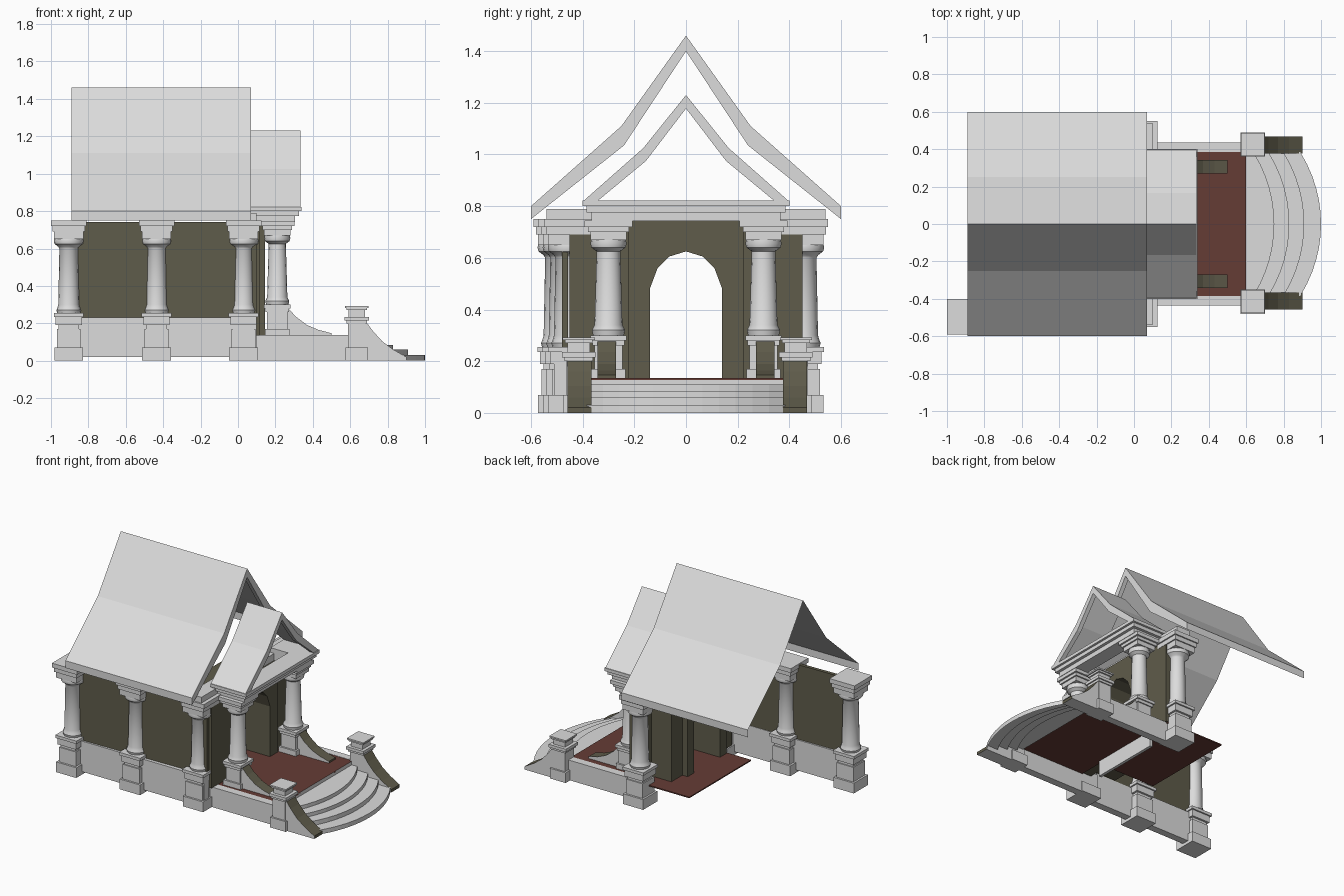
import bpy, bmesh, math
from mathutils import Matrix, Vector

cube = bpy.data.objects.get("Cube")
if cube:
    bpy.data.objects.remove(cube, do_unlink=True)


def material(name, rgb):
    m = bpy.data.materials.new(name)
    m.use_nodes = True
    m.diffuse_color = (*rgb, 1)
    m.node_tree.nodes["Principled BSDF"].inputs["Base Color"].default_value = (*rgb, 1)
    return m


PLASTER = material("pale plaster", (0.72, 0.72, 0.72))
OLIVE = material("dark olive", (0.115, 0.107, 0.07))
RED = material("red floor", (0.13, 0.045, 0.036))


def finish(name, bm, *mats, smooth=False):
    bmesh.ops.recalc_face_normals(bm, faces=bm.faces)
    mesh = bpy.data.meshes.new(name)
    bm.to_mesh(mesh)
    bm.free()
    for m in mats:
        mesh.materials.append(m)
    ob = bpy.data.objects.new(name, mesh)
    bpy.context.collection.objects.link(ob)
    if smooth:
        bpy.ops.object.select_all(action='DESELECT')
        ob.select_set(True)
        bpy.context.view_layer.objects.active = ob
        bpy.ops.object.shade_smooth_by_angle(angle=math.radians(35))
    return ob


def add_box(bm, x0, x1, y0, y1, z0, z1):
    size = Matrix.Diagonal((x1 - x0, y1 - y0, z1 - z0, 1))
    mid = Matrix.Translation(((x0 + x1) / 2, (y0 + y1) / 2, (z0 + z1) / 2))
    bmesh.ops.create_cube(bm, size=1, matrix=mid @ size)


def box(name, mat, *dims):
    bm = bmesh.new()
    add_box(bm, *dims)
    return finish(name, bm, mat)


def add_lathe(bm, profile, sides=16):
    for (r0, z0), (r1, z1) in zip(profile, profile[1:]):
        bmesh.ops.create_cone(bm, cap_ends=False, segments=sides, radius1=r0, radius2=r1,
                              depth=z1 - z0, matrix=Matrix.Translation((0, 0, (z0 + z1) / 2)))
    bmesh.ops.remove_doubles(bm, verts=bm.verts, dist=0.0005)


def prism(name, points, push, mats, closed=True):
    """Extrude a 3D outline along a vector, as a solid or as an open sheet."""
    bm = bmesh.new()
    vs = [bm.verts.new(p) for p in points]
    if closed:
        geom = [bm.faces.new(vs)]
    else:
        geom = [bm.edges.new(pair) for pair in zip(vs, vs[1:])]
    out = bmesh.ops.extrude_face_region(bm, geom=geom, use_keep_orig=True) if closed \
        else bmesh.ops.extrude_edge_only(bm, edges=geom)
    moved = [v for v in out["geom"] if isinstance(v, bmesh.types.BMVert)]
    bmesh.ops.translate(bm, verts=moved, vec=Vector(push))
    return finish(name, bm, *mats)


def mirrored(half):
    """Complete a (y, z) outline that runs from the left edge to the centre."""
    return half + [(-y, z) for y, z in reversed(half) if y != 0]


def column(name, places, blocks, shaft):
    """Square pedestal and capital slabs around a turned shaft; copies share a mesh."""
    bm = bmesh.new()
    add_lathe(bm, shaft)
    for z0, z1, h in blocks:
        add_box(bm, -h, h, -h, h, z0, z1)
    first = finish(name, bm, PLASTER, smooth=True)
    for i, (x, y) in enumerate(places):
        ob = first if i == 0 else first.copy()
        if i:
            bpy.context.collection.objects.link(ob)
        ob.location = (x, y, 0)


# Large hall columns
column("hall_column",
       [(-0.905, -0.495), (-0.435, -0.475), (0.03, -0.455), (0.03, 0.455)],
       [(0, 0.07, 0.077), (0.07, 0.17, 0.064), (0.17, 0.19, 0.056), (0.19, 0.235, 0.07),
        (0.235, 0.255, 0.08), (0.65, 0.69, 0.078), (0.69, 0.72, 0.086), (0.72, 0.75, 0.095)],
       [(0.062, 0.255), (0.066, 0.27), (0.06, 0.285), (0.056, 0.30), (0.05, 0.60),
        (0.056, 0.61), (0.076, 0.625), (0.08, 0.64), (0.076, 0.655)])

# Smaller porch columns
column("porch_column", [(0.21, -0.3), (0.21, 0.3)],
       [(0.135, 0.17, 0.066), (0.17, 0.26, 0.054), (0.26, 0.28, 0.062),
        (0.28, 0.30, 0.07), (0.67, 0.70, 0.07), (0.70, 0.72, 0.08), (0.72, 0.745, 0.092)],
       [(0.06, 0.30), (0.064, 0.32), (0.054, 0.34), (0.046, 0.625),
        (0.066, 0.64), (0.07, 0.655), (0.066, 0.675)])

# Newel posts at the foot of the stairs
column("newel_post", [(0.635, -0.415), (0.635, 0.425)],
       [(0, 0.07, 0.06), (0.07, 0.20, 0.048), (0.20, 0.215, 0.056), (0.215, 0.235, 0.065),
        (0.235, 0.27, 0.044), (0.27, 0.282, 0.054), (0.282, 0.292, 0.062)],
       [(0.03, 0.02), (0.03, 0.28)])

# Side wall on its plinth
for name, mat, y, t, z0, z1, x0 in (("side_plinth", PLASTER, -0.485, 0.025, 0.02, 0.23, -0.95),
                                    ("side_wall", OLIVE, -0.47, 0.012, 0.23, 0.742, -0.87)):
    wall = box(name, mat, x0, 0.1, -t, t, z0, z1)
    wall.location.y = y
    wall.rotation_euler.z = 0.0 if mat is PLASTER else 0.02

# Porch plinths, floors and the wall under the threshold
for side, tag in ((-1, "right"), (1, "left")):
    ys = sorted((side * 0.385, side * 0.437))
    box(f"porch_plinth_{tag}", PLASTER, 0.0, 0.6, *ys, 0.0, 0.137)
box("porch_floor", RED, 0.1, 0.6, -0.39, 0.39, 0.127, 0.135)
box("hall_floor", RED, -0.34, 0.1, -0.22, 0.45, 0.127, 0.135)
box("threshold_footing", PLASTER, 0.10, 0.12, -0.2, 0.3, 0.02, 0.127)


# Front wall and deeper portal with an arched opening
def arched_wall(name, half_width, x0, x1):
    half = [(-half_width, 0.742), (-half_width, 0.135), (-0.14, 0.135), (-0.14, 0.48),
            (-0.11, 0.56), (-0.065, 0.605), (0, 0.625)]
    prism(name, [(x0, y, z) for y, z in mirrored(half)], (x1 - x0, 0, 0), [OLIVE])


arched_wall("front_wall", 0.45, 0.03, 0.115)
arched_wall("portal_outer", 0.225, 0.115, 0.145)
arched_wall("portal_inner", 0.33, -0.12, 0.03)
arched_wall("portal_rear", 0.21, -0.16, -0.12)

# Beams and stepped cornice over the porch
box("cross_beam", PLASTER, 0.0, 0.10, -0.54, 0.54, 0.742, 0.79)
for i, (z0, z1, grow) in enumerate(((0.742, 0.775, 0), (0.775, 0.80, 0.02), (0.80, 0.822, 0.035))):
    bm = bmesh.new()
    front = 0.305 + grow
    add_box(bm, front - 0.1 - grow, front, -0.365 - grow, 0.365 + grow, z0, z1)
    for side in (-1, 1):
        ys = sorted((side * 0.25, side * (0.365 + grow)))
        add_box(bm, 0.07, front - 0.1 - grow, *ys, z0, z1)
    finish(f"porch_cornice_{i + 1}", bm, PLASTER)


# Curved gable roofs: thin sheet with eave edge, plus a band on the front gable
def roof(name, outer, inner, x0, x1):
    top, low = mirrored(outer), mirrored(inner)
    sheet = [low[0]] + top + [low[-1]]
    prism(name + "_sheet", [(x0, y, z) for y, z in sheet], (x1 - x0, 0, 0), [PLASTER], closed=False)
    band = top + low[::-1]
    prism(name + "_gable_band", [(x1 - 0.03, y, z) for y, z in band], (0.03, 0, 0), [PLASTER])


roof("hall_roof", [(-0.6, 0.80), (-0.25, 1.11), (0, 1.46)],
     [(-0.6, 0.75), (-0.24, 1.035), (0, 1.40)], -0.89, 0.07)
roof("porch_roof", [(-0.395, 0.822), (-0.165, 1.025), (0, 1.23)],
     [(-0.34, 0.822), (-0.155, 0.975), (0, 1.178)], 0.07, 0.335)


# Sloping balustrades: pale sides with a dark coping face
def balustrade(name, curve, base, y, width):
    outline = curve + [(curve[-1][0], base), (curve[0][0], base)]
    ob = prism(name, [(x, y - width / 2, z) for x, z in outline], (0, width, 0), [PLASTER, OLIVE])
    for p in ob.data.polygons:
        if p.normal.x > 0.1:
            p.material_index = 1


for side, tag in ((-1, "right"), (1, "left")):
    balustrade(f"upper_balustrade_{tag}",
               [(0.26, 0.29), (0.31, 0.235), (0.37, 0.19), (0.43, 0.165), (0.5, 0.147)],
               0.135, side * 0.307, 0.072)
    balustrade(f"lower_balustrade_{tag}",
               [(0.68, 0.215), (0.72, 0.16), (0.77, 0.105), (0.83, 0.06), (0.9, 0.02)],
               0.0, side * 0.417 + 0.005, 0.092)

# Curved stairs: a stepped profile swept along a shallow arc
steps = [(1.0, 0.03), (0.91, 0.06), (0.83, 0.085), (0.75, 0.11)]
profile = []
floor_z = 0.0
for x, z in steps:
    profile += [(x, floor_z), (x, z)]
    floor_z = z
bm = bmesh.new()
rows = []
segments, half_width, radius = 12, 0.385, 0.72
for i in range(segments + 1):
    y = half_width * (2 * i / segments - 1)
    drop = radius - math.sqrt(radius ** 2 - y ** 2)
    row = [bm.verts.new((x - drop, y, z)) for x, z in profile]
    row += [bm.verts.new((0.6, y, 0.11)), bm.verts.new((0.6, y, 0.135))]
    rows.append(row)
for a, b in zip(rows, rows[1:]):
    for j in range(len(a) - 1):
        bm.faces.new((a[j], a[j + 1], b[j + 1], b[j]))
finish("curved_stairs", bm, PLASTER)
